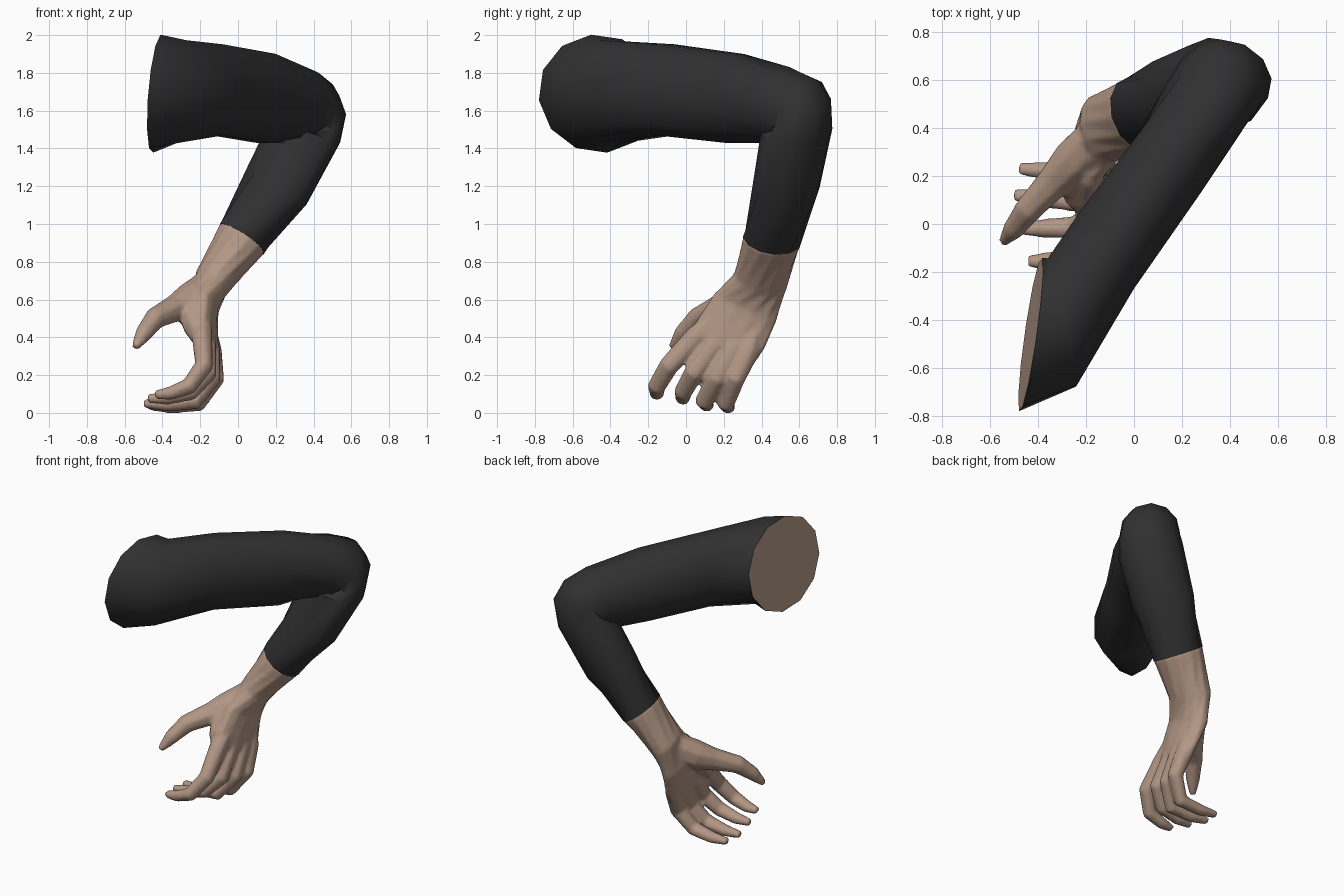
import bpy, bmesh, math
from mathutils import Vector

if "Cube" in bpy.data.objects:
    bpy.data.objects.remove(bpy.data.objects["Cube"])


def material(name, rgb):
    m = bpy.data.materials.new(name)
    m.diffuse_color = (*rgb, 1)
    m.use_nodes = True
    m.node_tree.nodes["Principled BSDF"].inputs["Base Color"].default_value = m.diffuse_color
    return m


sleeve_mat = material("charcoal cloth", (0.03, 0.03, 0.03))
skin_mat = material("skin", (0.45, 0.31, 0.235))


def loft(name, rings, sides, mats, cap_mat=0):
    """Skin rings of (centre, normal, side hint, side radius, other radius)."""
    bm = bmesh.new()
    loops = []
    for c, n, hint, ru, rv in rings:
        c, n, u = Vector(c), Vector(n).normalized(), Vector(hint)
        u = (u - n * u.dot(n)).normalized()
        v = n.cross(u)
        angles = [2 * math.pi * (i + 0.5) / sides for i in range(sides)]
        loops.append([bm.verts.new(c + u * ru * math.cos(a) + v * rv * math.sin(a)) for a in angles])
    for a, b in zip(loops, loops[1:]):
        for i in range(sides):
            j = (i + 1) % sides
            bm.faces.new((a[i], a[j], b[j], b[i]))
    bm.faces.new(loops[0][::-1]).material_index = cap_mat
    bm.faces.new(loops[-1])
    bmesh.ops.recalc_face_normals(bm, faces=bm.faces[:])
    me = bpy.data.meshes.new(name)
    bm.to_mesh(me)
    bm.free()
    for m in mats:
        me.materials.append(m)
    ob = bpy.data.objects.new(name, me)
    bpy.context.collection.objects.link(ob)
    return ob


def select(obs):
    bpy.ops.object.select_all(action='DESELECT')
    for o in obs:
        o.select_set(True)
    bpy.context.view_layer.objects.active = obs[0]


def digit(name, pts, radii, flat=1.0):
    """Tapered finger along a bent path."""
    pts = [Vector(p) for p in pts]
    rings = []
    for i, (p, r) in enumerate(zip(pts, radii)):
        t = (pts[min(i + 1, len(pts) - 1)] - p).normalized() + (p - pts[max(i - 1, 0)]).normalized()
        rings.append((p, t, (0.1, 1, -0.3), r, r * flat))
    return loft(name, rings, 8, [skin_mat])


# Sleeve: shoulder cut, upper arm, bent elbow, half of the forearm
side = (-0.8, 0.6, 0)
hinge = (-0.754, 0.577, 0.31)
cuff = ((0.02, 0.457, 0.92), (-0.56, -0.2, -0.8), (-0.4, 0.9, 0.1), 0.163, 0.14)
sleeve = loft("sleeve", [
    ((-0.43, -0.46, 1.69), (0.98, -0.14, -0.08), side, 0.325, 0.315),
    ((-0.30, -0.41, 1.70), (0.97, 0.22, -0.05), side, 0.28, 0.28),
    ((-0.11, -0.105, 1.71), (0.83, 0.55, 0), side, 0.205, 0.25),
    ((0.15, 0.255, 1.665), (0.7, 0.71, -0.1), side, 0.185, 0.245),
    ((0.31, 0.515, 1.63), (0.55, 0.8, -0.25), hinge, 0.185, 0.21),
    ((0.365, 0.595, 1.61), (0.4, 0.72, -0.56), hinge, 0.19, 0.19),
    ((0.385, 0.605, 1.57), (0.05, 0.5, -0.87), hinge, 0.195, 0.18),
    ((0.355, 0.585, 1.49), (-0.3, 0.0, -0.95), hinge, 0.21, 0.18),
    ((0.205, 0.53, 1.20), (-0.5, -0.2, -0.84), hinge, 0.2, 0.17),
    cuff,
], 12, [sleeve_mat, skin_mat], cap_mat=1)
select([sleeve])
bpy.ops.object.shade_smooth_by_angle(angle=math.radians(55))

# Bare forearm, wrist and palm (first ring is tucked inside the sleeve)
hand = [loft("forearm_and_hand", [
    ((0.045, 0.466, 0.957), cuff[1], cuff[2], 0.145, 0.122),
    cuff,
    ((-0.13, 0.395, 0.70), (-0.5, -0.3, -0.8), (-0.2, 0.95, -0.1), 0.15, 0.105),
    ((-0.18, 0.315, 0.56), (-0.2, -0.4, -0.9), (0.05, 0.95, -0.25), 0.185, 0.08),
    ((-0.17, 0.24, 0.42), (0.05, -0.4, -0.9), (0.1, 0.95, -0.25), 0.20, 0.062),
    ((-0.16, 0.21, 0.34), (0.05, -0.4, -0.9), (0.1, 0.95, -0.25), 0.18, 0.048),
], 12, [skin_mat])]

# Thumb, and the pad joining it to the index knuckle
hand.append(digit("thumb", [(-0.16, 0.37, 0.68), (-0.24, 0.27, 0.60), (-0.33, 0.18, 0.555),
                            (-0.44, 0.06, 0.50), (-0.50, -0.02, 0.42), (-0.545, -0.075, 0.345)],
                  [0.08, 0.10, 0.075, 0.06, 0.047, 0.022]))
hand.append(digit("thumb_pad", [(-0.18, 0.35, 0.66), (-0.25, 0.21, 0.55), (-0.22, 0.12, 0.46),
                                (-0.19, 0.07, 0.38)], [0.07, 0.085, 0.075, 0.05]))

# Four curled fingers: inside palm, knuckle, two joints, tip
fingers = {
    "index_finger": [(-0.18, 0.16, 0.51), (-0.19, 0.05, 0.40), (-0.18, -0.09, 0.25), (-0.26, -0.155, 0.14), (-0.44, -0.155, 0.095)],
    "middle_finger": [(-0.17, 0.24, 0.48), (-0.17, 0.15, 0.36), (-0.16, 0.04, 0.21), (-0.25, -0.015, 0.11), (-0.48, -0.02, 0.075)],
    "ring_finger": [(-0.16, 0.31, 0.46), (-0.15, 0.25, 0.34), (-0.14, 0.16, 0.18), (-0.23, 0.095, 0.06), (-0.50, 0.12, 0.05)],
    "little_finger": [(-0.16, 0.37, 0.47), (-0.14, 0.33, 0.33), (-0.12, 0.26, 0.18), (-0.21, 0.21, 0.05), (-0.48, 0.23, 0.04)],
}
for name, pts in fingers.items():
    a, b = Vector(pts[3]), Vector(pts[4])
    pts.insert(4, a.lerp(b, 0.55) + Vector((0, 0, -0.012)))
    hand.append(digit(name, pts, [0.045, 0.062, 0.055, 0.05, 0.041, 0.026], 0.92))

# Fuse the hand into one soft skin
select(hand)
bpy.ops.object.join()
ob = hand[0]
remesh = ob.modifiers.new("fuse", 'REMESH')
remesh.mode = 'VOXEL'
remesh.voxel_size = 0.011
remesh.use_smooth_shade = True
soften = ob.modifiers.new("soften", 'SMOOTH')
soften.factor = 0.5
soften.iterations = 8
for m in ("fuse", "soften"):
    bpy.ops.object.modifier_apply(modifier=m)
